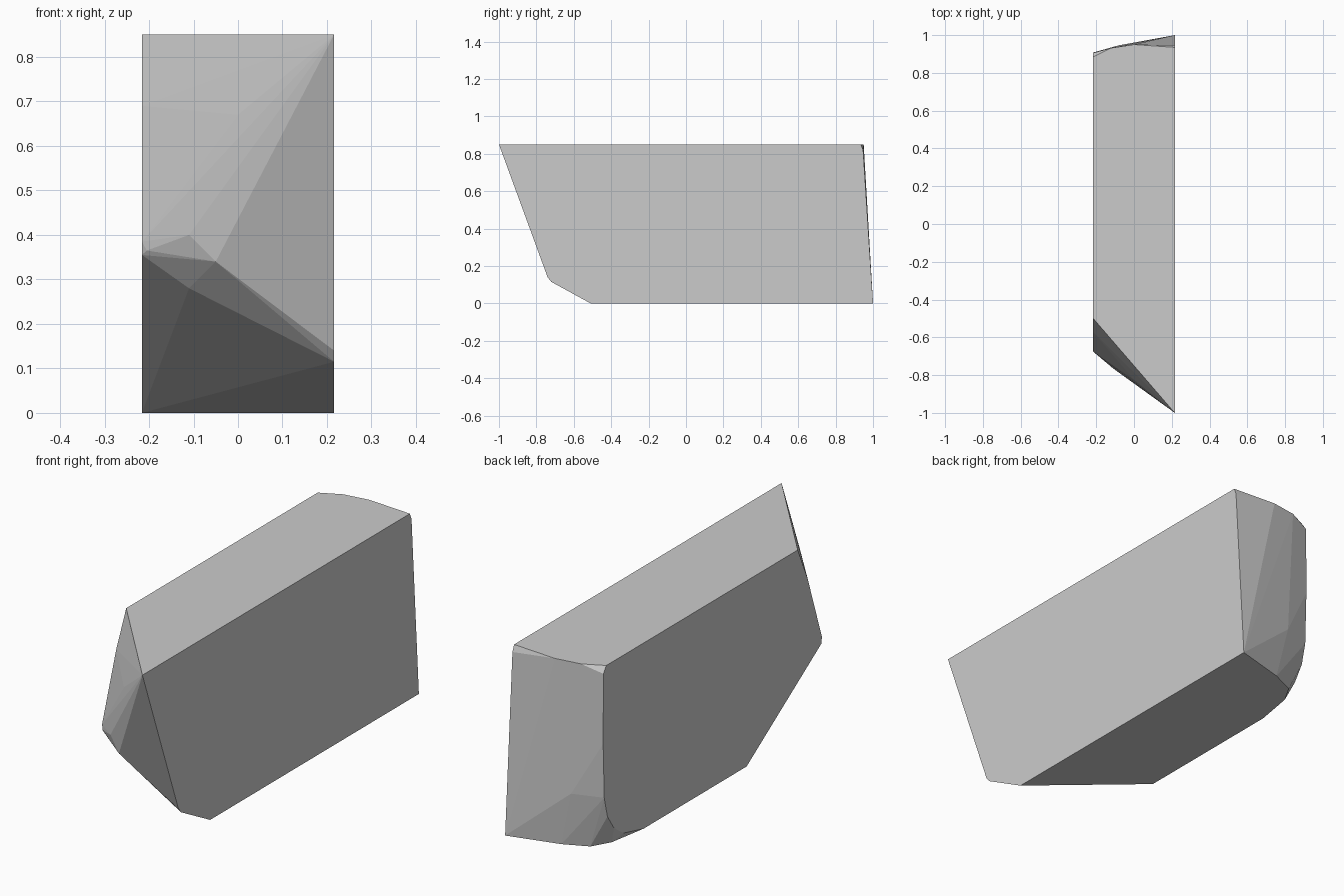
import bpy, bmesh, math

if "Cube" in bpy.data.objects:
    bpy.data.objects.remove(bpy.data.objects["Cube"])

W = 0.216   # half width
H = 0.85    # height

# Flat right side outline (y, z)
right_side = [(-1, H), (-.74, .14), (-.72, .115), (-.51, 0), (1, 0), (.947, .82), (.935, H)]
# Flat left side outline (y, z)
left_side = [(-.5, H), (-.572, .69), (-.675, .385), (-.67, .355), (-.13, 0), (.615, 0),
             (.76, .035), (.83, .085), (.877, .155), (.9, .25), (.908, .5), (.906, .82), (.885, H)]
# Crest points on the pointed front (x, y, z)
front_crest = [(-.205, -.685, .365), (-.11, -.765, .40), (-.05, -.79, .34), (-.11, -.685, .28),
               (0, -.825, .67), (.12, -.918, .78)]
# Points on the gently curved back
back_curve = [(-.024, .935, 0), (-.135, .885, 0), (-.184, .80, 0), (-.08, .946, .25),
              (0, .95, H), (-.12, .932, H)]

# Block: convex chipped stone wrapped around the outlines
bm = bmesh.new()
points = [(W, y, z) for y, z in right_side] + [(-W, y, z) for y, z in left_side]
for p in points + front_crest + back_curve:
    bm.verts.new(p)
hull = bmesh.ops.convex_hull(bm, input=bm.verts[:])
loose = [v for v in bm.verts if not v.link_faces]
bmesh.ops.delete(bm, geom=loose, context='VERTS')

# Merge the triangles of the flat sides into single faces
bmesh.ops.dissolve_limit(bm, angle_limit=math.radians(0.5), verts=bm.verts[:], edges=bm.edges[:])
bmesh.ops.recalc_face_normals(bm, faces=bm.faces[:])

mesh = bpy.data.meshes.new("stone_block")
bm.to_mesh(mesh)
bm.free()
block = bpy.data.objects.new("stone_block", mesh)
bpy.context.collection.objects.link(block)
